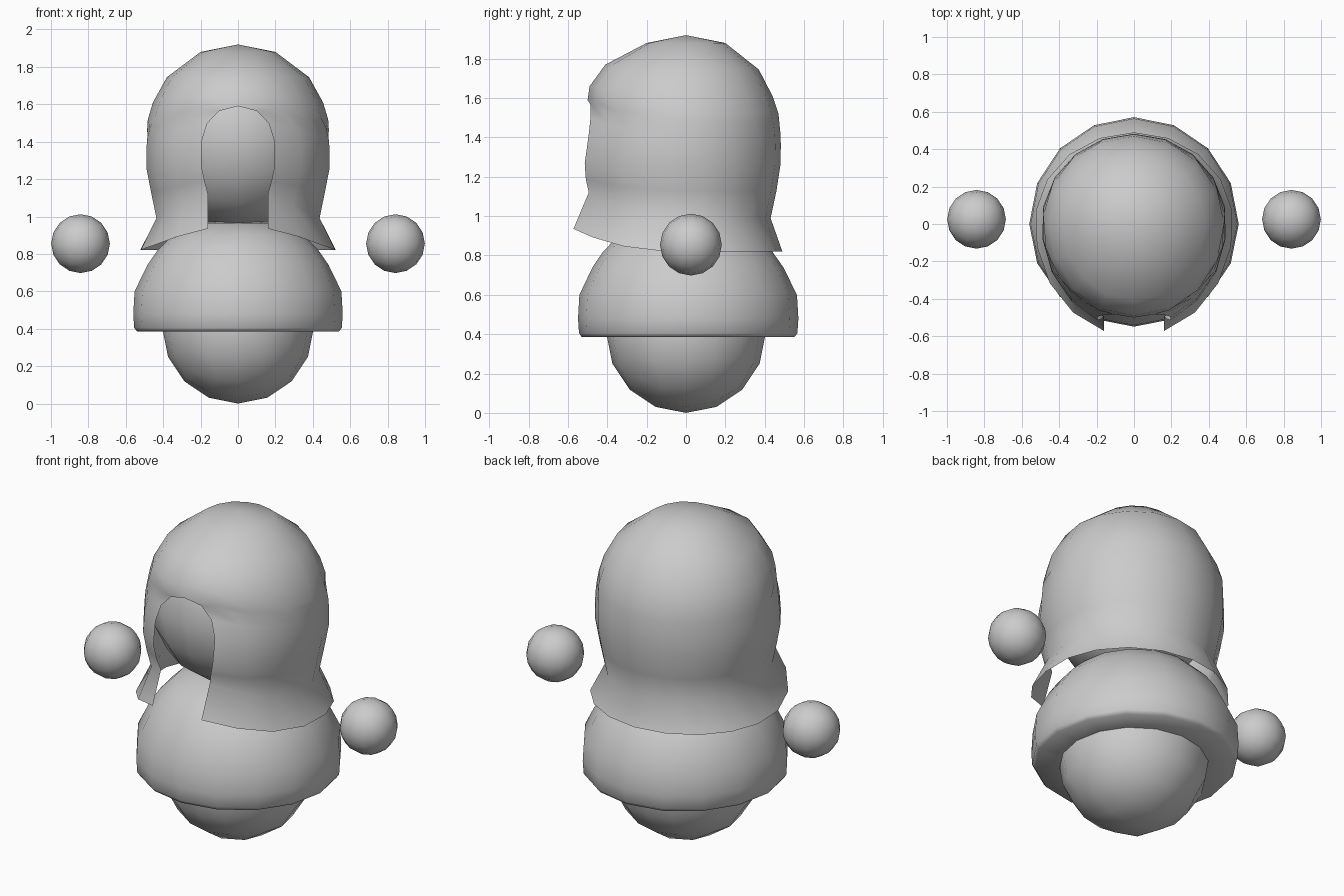
import bpy, bmesh
from math import sin, cos, pi, asin

if "Cube" in bpy.data.objects:
    bpy.data.objects.remove(bpy.data.objects["Cube"])

SEG = 16


def finish(bm, name, angle=60):
    bmesh.ops.remove_doubles(bm, verts=bm.verts, dist=0.0005)
    bmesh.ops.recalc_face_normals(bm, faces=bm.faces)
    me = bpy.data.meshes.new(name)
    bm.to_mesh(me)
    bm.free()
    ob = bpy.data.objects.new(name, me)
    bpy.context.collection.objects.link(ob)
    bpy.ops.object.select_all(action='DESELECT')
    ob.select_set(True)
    bpy.context.view_layer.objects.active = ob
    bpy.ops.object.shade_smooth_by_angle(angle=angle * pi / 180)
    return ob


def ball(name, centre, radii):
    """Rounded cube with evenly spaced quads."""
    bm = bmesh.new()
    bmesh.ops.create_cube(bm, size=2)
    for _ in range(2):
        bmesh.ops.subdivide_edges(bm, edges=bm.edges[:], cuts=1, use_grid_fill=True)
        for v in bm.verts:
            v.co.normalize()
    for v in bm.verts:
        v.co = [c + r * k for c, r, k in zip(centre, radii, v.co)]
    return finish(bm, name)


def loft(name, rows):
    """Rows: back z, front z, side radius, back depth, front depth, half width of front gap."""
    bm = bmesh.new()
    grid = []
    for zb, zf, rx, yb, yf, w in rows:
        a0 = asin(w / rx)
        ring = []
        for i in range(SEG + 1):
            t = a0 + (2 * pi - 2 * a0) * i / SEG
            c = cos(t)
            f = max(0.0, c) ** 2.5
            y = -c * (yf if c > 0 else yb)
            ring.append(bm.verts.new((rx * sin(t), y, zb + (zf - zb) * f)))
        grid.append(ring)
    for a, b in zip(grid, grid[1:]):
        for i in range(SEG):
            bm.faces.new((a[i], a[i + 1], b[i + 1], b[i]))
    return finish(bm, name)


# Rounded lower body and head inside the hood
ball("lower_body", (0, 0, 0.405), (0.405, 0.405, 0.405))
ball("head", (0, -0.02, 1.42), (0.455, 0.47, 0.49))

# Hands floating at each side
for side, label in ((-1, "left"), (1, "right")):
    ball(label + "_hand", (side * 0.842, 0.025, 0.855), (0.157, 0.157, 0.157))

# Bell-shaped tunic with flat underside
tunic = [(0.385, 0.36), (0.385, 0.54), (0.405, 0.555), (0.48, 0.56), (0.6, 0.553),
         (0.74, 0.485), (0.82, 0.43), (0.9, 0.35), (0.965, 0.2), (0.985, 0.0001)]
loft("tunic", [(z, z, r, r * 1.02, r * 0.98, 0) for z, r in tunic])

# Hood with face opening and flared collar split at the front
loft("hood", [
    (1.92, 1.92, 0.0001, 0.0001, 0.0001, 0),
    (1.88, 1.88, 0.20, 0.20, 0.20, 0),
    (1.745, 1.77, 0.38, 0.37, 0.41, 0),
    (1.61, 1.66, 0.455, 0.44, 0.49, 0),
    (1.52, 1.59, 0.482, 0.47, 0.50, 0),
    (1.47, 1.57, 0.488, 0.475, 0.495, 0.10),
    (1.42, 1.51, 0.492, 0.48, 0.515, 0.165),
    (1.36, 1.41, 0.495, 0.482, 0.54, 0.195),
    (1.26, 1.27, 0.495, 0.48, 0.56, 0.195),
    (1.13, 1.20, 0.47, 0.46, 0.55, 0.178),
    (0.99, 1.145, 0.442, 0.43, 0.53, 0.16),
    (0.82, 0.95, 0.53, 0.49, 0.60, 0.16),
])
